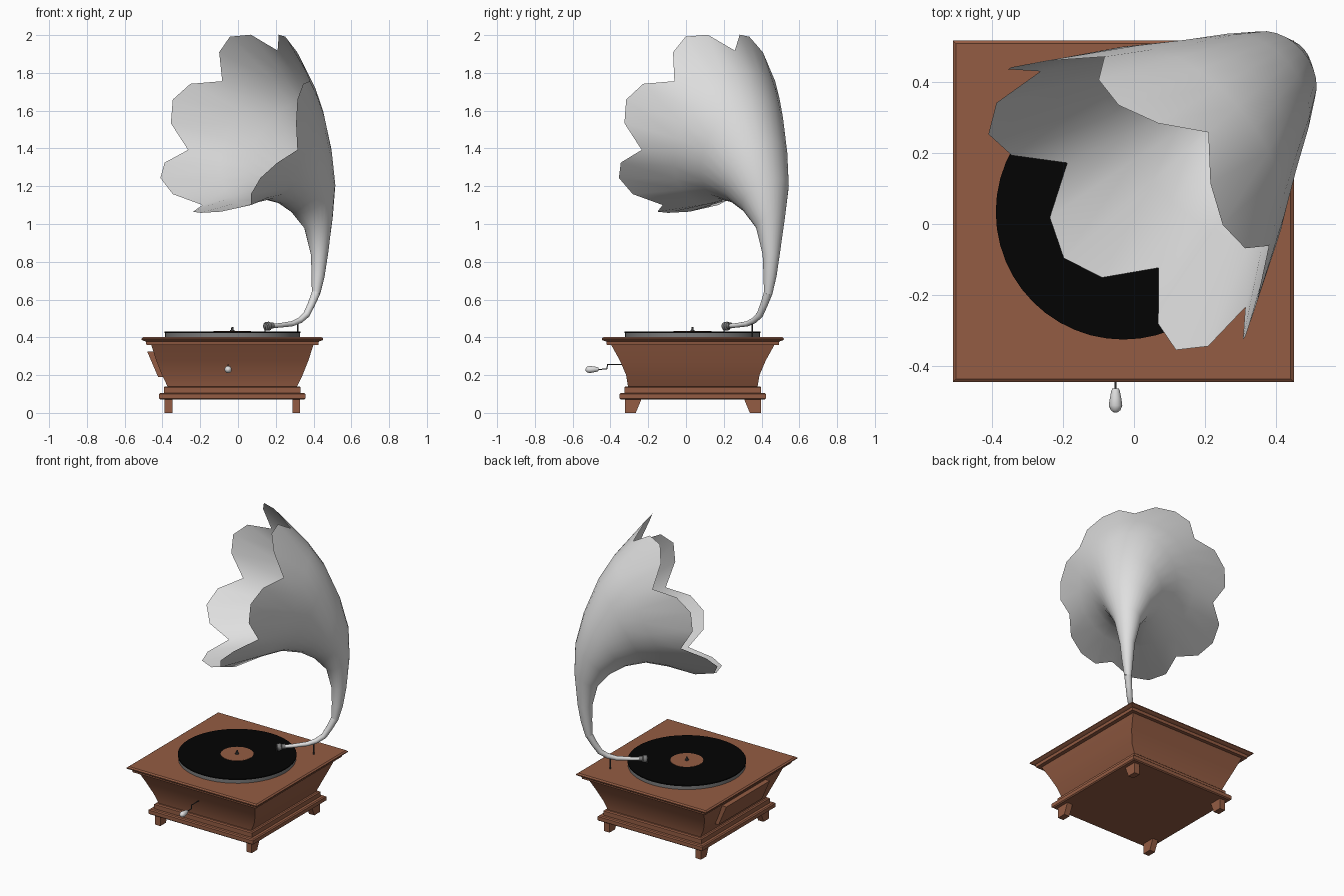
import bpy, math
from mathutils import Vector

if "Cube" in bpy.data.objects:
    bpy.data.objects.remove(bpy.data.objects["Cube"])


def material(name, c):
    m = bpy.data.materials.new(name)
    m.diffuse_color = (*c, 1)
    m.use_nodes = True
    m.node_tree.nodes["Principled BSDF"].inputs["Base Color"].default_value = m.diffuse_color
    return m


WOOD = material("red_brown_wood", (0.295, 0.107, 0.056))
METAL = material("pale_metal", (0.74, 0.74, 0.74))
GREY = material("mid_grey_metal", (0.2, 0.2, 0.2))
DARK = material("dark_metal", (0.05, 0.05, 0.05))
BLACK = material("black_vinyl", (0.001, 0.001, 0.001))


def loft(name, rings, mat, caps=True, smooth=None):
    """Skin a list of equally long closed vertex rings."""
    n = len(rings[0])
    verts = [tuple(p) for r in rings for p in r]
    faces = [(k * n + i, k * n + (i + 1) % n, (k + 1) * n + (i + 1) % n, (k + 1) * n + i)
             for k in range(len(rings) - 1) for i in range(n)]
    if caps:
        faces += [tuple(range(n))[::-1], tuple(range((len(rings) - 1) * n, len(rings) * n))]
    me = bpy.data.meshes.new(name)
    me.from_pydata(verts, [], faces)
    me.materials.append(mat)
    ob = bpy.data.objects.new(name, me)
    bpy.context.collection.objects.link(ob)
    bpy.ops.object.select_all(action='DESELECT')
    ob.select_set(True)
    bpy.context.view_layer.objects.active = ob
    bpy.ops.object.mode_set(mode='EDIT')
    bpy.ops.mesh.select_all(action='SELECT')
    bpy.ops.mesh.normals_make_consistent(inside=False)
    bpy.ops.object.mode_set(mode='OBJECT')
    if smooth:
        bpy.ops.object.shade_smooth_by_angle(angle=math.radians(smooth))
    return ob


def lathe(name, a, b, profile, mat, n=16):
    """Turned part along the line a-b; profile = (fraction, radius)."""
    a, b = Vector(a), Vector(b)
    q = (b - a).to_track_quat('Z', 'Y')
    rings = [[a.lerp(b, t) + q @ Vector((r * math.cos(2 * math.pi * i / n),
                                         r * math.sin(2 * math.pi * i / n), 0))
              for i in range(n)] for t, r in profile]
    return loft(name, rings, mat, smooth=40)


def rod(name, a, b, r, mat, n=10):
    return lathe(name, a, b, [(0, r), (1, r)], mat, n)


CX, CY = -0.03, 0.036


def square_stack(name, profile, mat):
    """Stack of rectangles; profile = (half x, half y, z)."""
    rings = [[(CX + sx * hx, CY + sy * hy, z) for sx, sy in ((-1, -1), (1, -1), (1, 1), (-1, 1))]
             for hx, hy, z in profile]
    return loft(name, rings, mat, smooth=25)


# Cabinet: stepped plinth, flared body, moulded lid
square_stack("plinth", [(.38, .38, .07), (.387, .387, .076), (.387, .387, .1), (.38, .38, .106),
                        (.362, .362, .106), (.362, .362, .135), (.355, .355, .141)], WOOD)
square_stack("cabinet_body", [(.343, .343, .14), (.372, .353, .2), (.402, .385, .275),
                              (.43, .433, .362)], WOOD)
square_stack("lid", [(.455, .455, .36), (.458, .458, .378), (.476, .477, .384), (.481, .482, .388),
                     (.481, .482, .394), (.472, .473, .401)], WOOD)

# Feet with slanted inner side
for sx in (-1, 1):
    for sy in (-1, 1):
        rings = [[(CX + sx * x, CY + sy * y, z) for x, y in
                  ((.358, .36), (.318, .36), (.318, inner), (.358, inner))]
                 for inner, z in ((.302, 0), (.272, .072))]
        loft("foot", rings, WOOD)

# Sloping door on the left side
loft("side_door", [[(x - d, y, z) for x, y, z in ((-.423, -.2, .19), (-.423, .26, .19),
                                                  (-.481, .26, .325), (-.481, -.2, .325))]
                   for d in (-.04, 0)], WOOD)

# Turntable, record, label, spindle
RY = .034
for name, r, z0, z1, mat in (("turntable", .357, .4, .424, GREY), ("record", .36, .424, .431, BLACK),
                             ("record_label", .1, .43, .4325, WOOD)):
    rod(name, (CX, RY, z0), (CX, RY, z1), r, mat, 48)
lathe("spindle", (CX, RY, .43), (CX, RY, .455), [(0, .012), (.3, .012), (.35, .007), (1, .005)], DARK, 10)

# Crank
X = -.052
rod("crank_shaft", (X, -.3, .255), (X, -.417, .255), .0028, DARK)
rod("crank_arm", (X, -.415, .257), (X, -.42, .229), .0028, DARK)
rod("crank_pin", (X, -.417, .232), (X, -.475, .23), .0028, DARK)
lathe("crank_handle", (X, -.464, .231), (X, -.532, .229),
      [(0, .009), (.1, .012), (.4, .016), (.7, .019), (.9, .014), (1, .005)], METAL)

# Horn plane: u runs forward from the neck, w sideways
H = Vector((.43, .45, 0))
ANG = math.radians(41)
D = Vector((math.cos(ANG), math.sin(ANG), 0))
P = Vector((-D.y, D.x, 0))


def place(u, w, z):
    return H - D * u + P * w + Vector((0, 0, z))


def ring(outer, inner, n, side=1, bow=0, lobes=False):
    """Ellipse whose axis runs from the outer to the inner point (u, z)."""
    (ou, oz), (iu, iz) = outer, inner
    cu, cz, eu, ez = (ou + iu) / 2, (oz + iz) / 2, (ou - iu) / 2, (oz - iz) / 2
    r = math.hypot(eu, ez)
    out = []
    for i in range(n):
        a = 2 * math.pi * i / n
        grow, fwd = ((0, 0), (.055, .115), (.066, .155), (.055, .115))[i % 4] if lobes else (0, 0)
        k = 1 + grow / r
        s, c = math.sin(a), math.cos(a)
        out.append(place(cu + eu * k * c + fwd * ez / r + bow * s * s, r * k * s * side,
                         cz + ez * k * c - fwd * eu / r))
    return out


# Seven-petalled horn: outer point, inner point, side scale, forward bow
horn = [((.002, .625), (.044, .645), 1, 0), ((-.026, .72), (.042, .735), 1, 0),
        ((-.047, .84), (.044, .84), 1, 0), ((-.066, 1.05), (.076, .97), 1, 0),
        ((-.06, 1.24), (.155, 1.055), .97, 0), ((-.008, 1.44), (.25, 1.107), .92, .004),
        ((.085, 1.66), (.37, 1.13), .89, .008), ((.18, 1.80), (.50, 1.107), .92, .014),
        ((.292, 1.918), (.664, 1.058), .965, .018)]
loft("horn", [ring(o, i, 28, s, b, k == len(horn) - 1) for k, (o, i, s, b) in enumerate(horn)],
     METAL, caps=False, smooth=80)

# Tone arm: swept tube from sound box up to the horn
path = [(.35, .46, .011), (.28, .463, .012), (.19, .472, .014), (.135, .49, .016),
        (.09, .52, .018), (.055, .575, .02), (.023, .635, .023)]
arm = []
for k, (u, z, r) in enumerate(path):
    p0, p1 = path[max(k - 1, 0)], path[min(k + 1, len(path) - 1)]
    t = Vector((p1[0] - p0[0], p1[1] - p0[1])).normalized()
    arm.append(ring((u - t.y * r, z + t.x * r), (u + t.y * r, z - t.x * r), 14))
loft("tone_arm", arm, METAL, smooth=60)

# Sound box, needle, arm support
lathe("sound_box", place(.378, 0, .457), place(.325, 0, .463),
      [(0, .018), (.1, .023), (.5, .023), (.6, .016), (1, .016)], GREY, 18)
rod("needle", place(.378, 0, .46), place(.38, 0, .43), .0025, DARK, 8)
rod("arm_support", place(.152, 0, .4), place(.152, 0, .495), .004, DARK)
